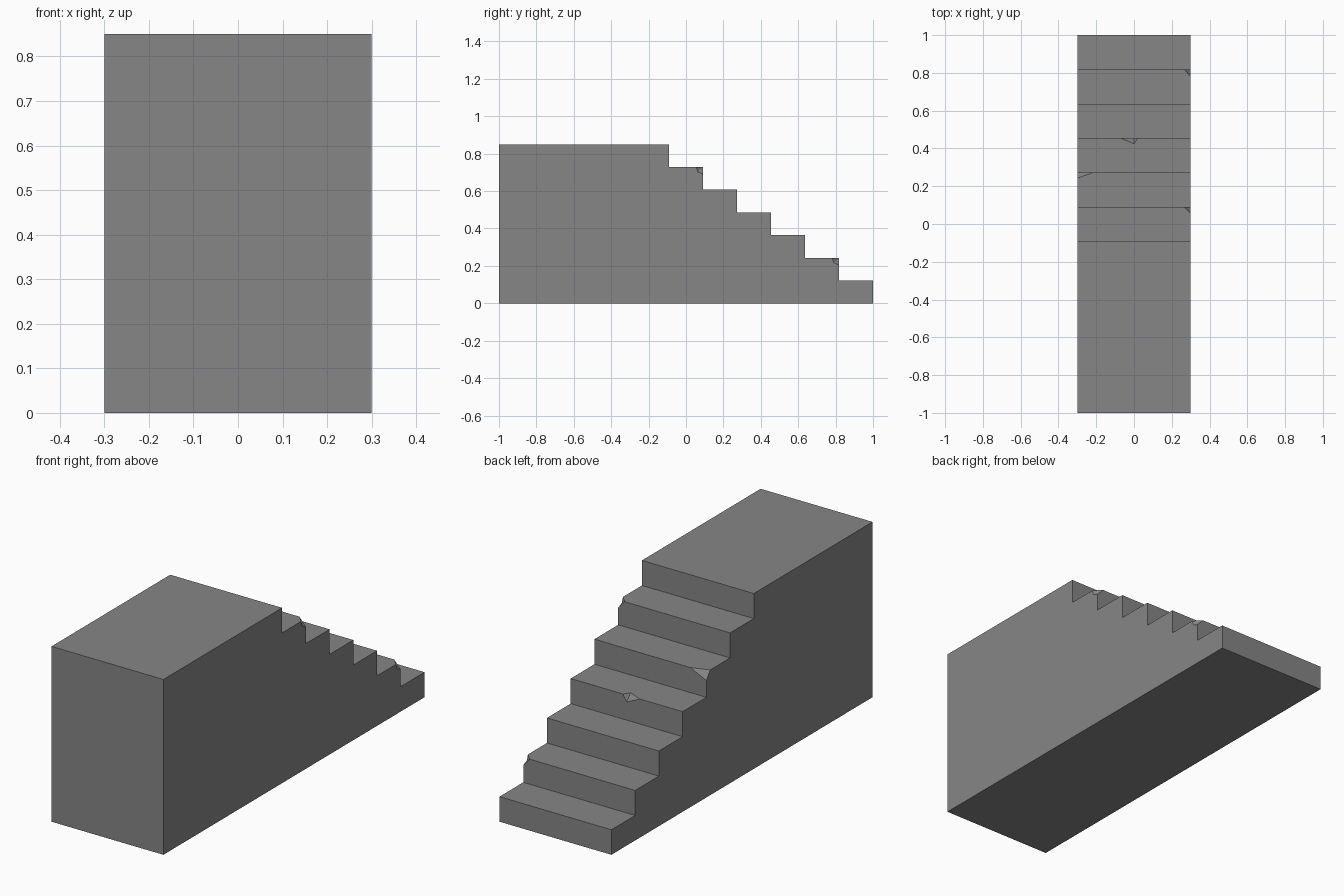
import bpy
import bmesh

if "Cube" in bpy.data.objects:
    bpy.data.objects.remove(bpy.data.objects["Cube"], do_unlink=True)

STEPS, HALF_W, HEIGHT = 7, 0.30, 0.85
RISE, TREAD = HEIGHT / STEPS, 2 / 11

stone = bpy.data.materials.new("grey stone")
stone.use_nodes = True
grey = (0.24, 0.24, 0.24, 1)
stone.diffuse_color = grey
stone.node_tree.nodes["Principled BSDF"].inputs["Base Color"].default_value = grey


def make_object(name, bm):
    bmesh.ops.recalc_face_normals(bm, faces=bm.faces)
    mesh = bpy.data.meshes.new(name)
    bm.to_mesh(mesh)
    bm.free()
    mesh.materials.append(stone)
    ob = bpy.data.objects.new(name, mesh)
    bpy.context.collection.objects.link(ob)
    return ob


# Staircase: stepped side profile extruded across the width
profile = [(-1, 0), (1, 0)]
for i in range(STEPS):
    y = 1 - i * TREAD
    profile += [(y, (i + 1) * RISE)]
    profile += [(y - TREAD if i < STEPS - 1 else -1, (i + 1) * RISE)]
bm = bmesh.new()
face = bm.faces.new([bm.verts.new((-HALF_W, y, z)) for y, z in profile])
side = bmesh.ops.extrude_face_region(bm, geom=[face])
moved = [v for v in side["geom"] if isinstance(v, bmesh.types.BMVert)]
bmesh.ops.translate(bm, verts=moved, vec=(2 * HALF_W, 0, 0))
stairs = make_object("stone_stairs", bm)


def chip(step, x, offsets, outward):
    """Break a piece off a step's nosing; offsets are from the point x on it."""
    bm = bmesh.new()
    y, z = 1 - (step - 1) * TREAD, step * RISE
    for dx, dy, dz in offsets + [outward]:
        bm.verts.new((x + dx, y + dy, z + dz))
    bmesh.ops.convex_hull(bm, input=bm.verts)
    cutter = make_object("chip_cutter", bm)
    cutter.hide_render = True
    mod = stairs.modifiers.new("chip", "BOOLEAN")
    mod.operation, mod.solver, mod.object = "DIFFERENCE", "EXACT", cutter
    bpy.context.view_layer.objects.active = stairs
    bpy.ops.object.modifier_apply(modifier=mod.name)
    bpy.data.objects.remove(cutter, do_unlink=True)


# Broken corners on the left side
for step in (2, 6):
    chip(step, HALF_W,
         [(-0.035, 0, 0), (0, -0.036, 0), (0, -0.028, -0.026), (0, 0, -0.038)],
         (0.02, 0.02, 0.02))

# Broken corner on the right side
chip(5, -HALF_W, [(0.085, 0, 0), (0, -0.03, 0), (0, 0, -0.04)], (-0.02, 0.02, 0.02))

# Small nick in the middle of a nosing
chip(4, 0, [(-0.07, 0, 0), (0.02, 0, 0), (0, -0.03, 0), (0, 0, -0.034)], (0, 0.02, 0.02))
